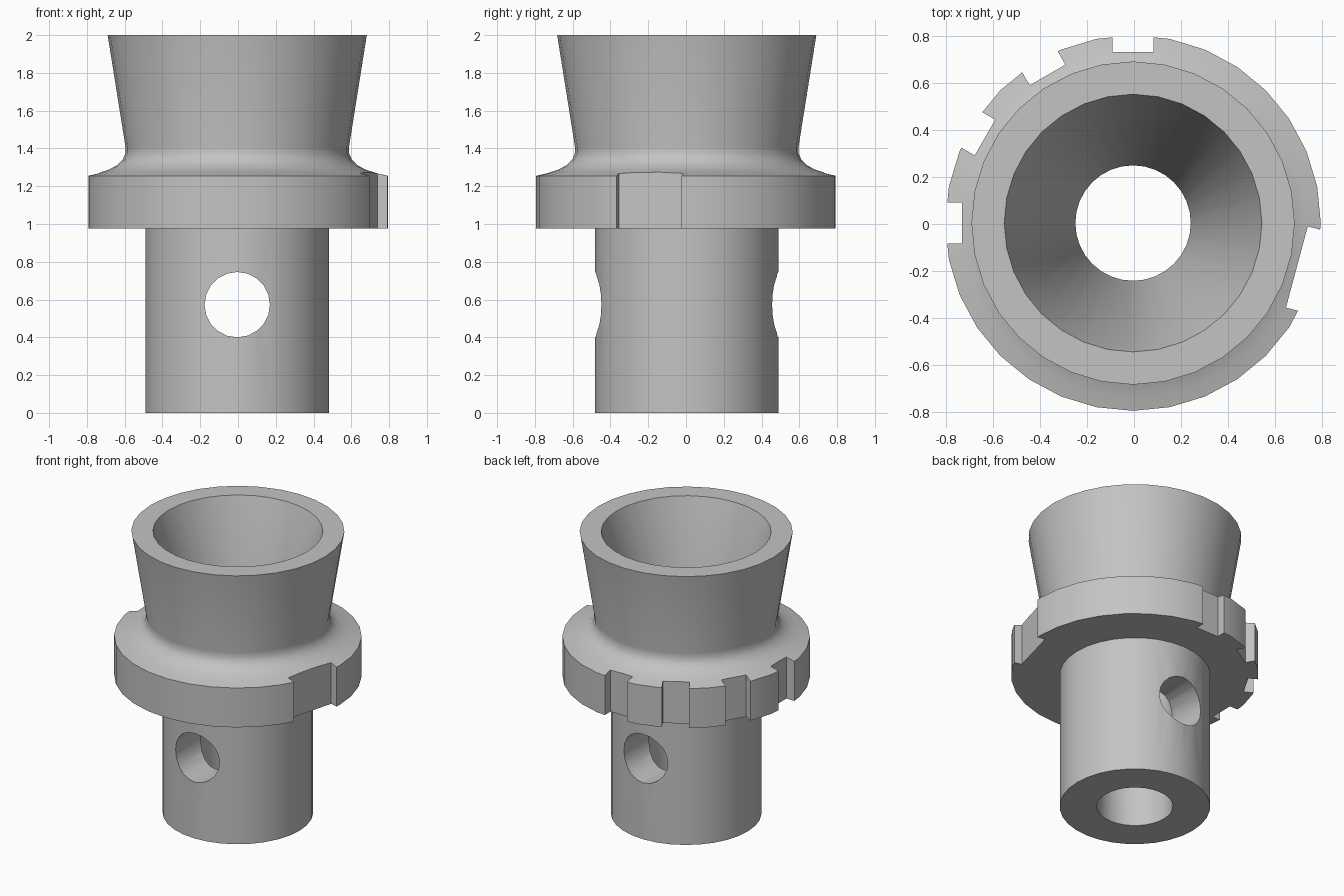
import bpy
import bmesh
import math
from mathutils import Matrix, Vector

cube = bpy.data.objects.get("Cube")
if cube:
    bpy.data.objects.remove(cube, do_unlink=True)

SEGMENTS = 32
AXIS = Vector((-0.004, 0.004, 0))  # turning axis

steel = bpy.data.materials.new("grey steel")
steel.use_nodes = True
grey = (0.55, 0.55, 0.55, 1)
steel.diffuse_color = grey
steel.node_tree.nodes["Principled BSDF"].inputs["Base Color"].default_value = grey


def add_object(name, bm):
    bmesh.ops.recalc_face_normals(bm, faces=bm.faces)
    mesh = bpy.data.meshes.new(name)
    bm.to_mesh(mesh)
    bm.free()
    mesh.materials.append(steel)
    obj = bpy.data.objects.new(name, mesh)
    bpy.context.collection.objects.link(obj)
    return obj


def lathe(name, profile):
    """Revolve a closed (radius, z) profile about the vertical axis."""
    bm = bmesh.new()
    verts = [bm.verts.new((r, 0, z)) for r, z in profile]
    edges = [bm.edges.new((v, verts[i - 1])) for i, v in enumerate(verts)]
    bmesh.ops.spin(bm, geom=verts + edges, cent=(0, 0, 0), axis=(0, 0, 1),
                   angle=math.tau, steps=SEGMENTS, use_merge=True)
    bmesh.ops.remove_doubles(bm, verts=bm.verts, dist=0.0005)
    return add_object(name, bm)


def cut(target, cutter):
    """Subtract the cutter and discard it."""
    cutter.hide_render = True
    mod = target.modifiers.new("cut", "BOOLEAN")
    mod.operation = "DIFFERENCE"
    mod.solver = "EXACT"
    mod.object = cutter
    bpy.context.view_layer.objects.active = target
    bpy.ops.object.modifier_apply(modifier=mod.name)
    bpy.data.objects.remove(cutter, do_unlink=True)


def notch_cutter(angle, width, floor):
    """Box lying outside the given floor distance, turned to an angle."""
    bm = bmesh.new()
    bmesh.ops.create_cube(bm, size=1)
    depth = 0.2
    place = (Matrix.Rotation(math.radians(angle), 4, "Z")
             @ Matrix.Translation((floor + depth / 2, 0, 1.12))
             @ Matrix.Diagonal((depth, width, 0.44, 1)))
    bmesh.ops.transform(bm, matrix=place, verts=bm.verts)
    return add_object("notch_cutter", bm)


# Shank, flange, filleted neck, flared cup, conical seat and bore
profile = [
    (0.485, 0), (0.485, 0.975),
    (0.797, 0.975), (0.797, 1.255),
    (0.735, 1.27), (0.68, 1.288), (0.635, 1.312),
    (0.606, 1.342), (0.592, 1.375), (0.592, 1.41),
    (0.686, 2), (0.547, 2),
    (0.245, 1), (0.245, 0),
]
body = lathe("collet_holder_body", profile)

# Cross hole through the shank, front to back
bm = bmesh.new()
bmesh.ops.create_cone(bm, cap_ends=True, segments=20, radius1=0.173,
                      radius2=0.173, depth=1.4)
bmesh.ops.transform(bm, matrix=Matrix.Translation((0, 0, 0.573))
                    @ Matrix.Rotation(math.pi / 2, 4, "X"), verts=bm.verts)
cut(body, add_object("cross_hole_cutter", bm))

# Four narrow index notches and one wide notch in the flange
for angle in (90, 120, 150, 180):
    cut(body, notch_cutter(angle, 0.175, 0.726))
cut(body, notch_cutter(-15, 0.357, 0.72))

# Final position and shading
body.data.transform(Matrix.Translation(AXIS))
bpy.ops.object.select_all(action="DESELECT")
body.select_set(True)
bpy.context.view_layer.objects.active = body
bpy.ops.object.shade_smooth_by_angle(angle=math.radians(30))
